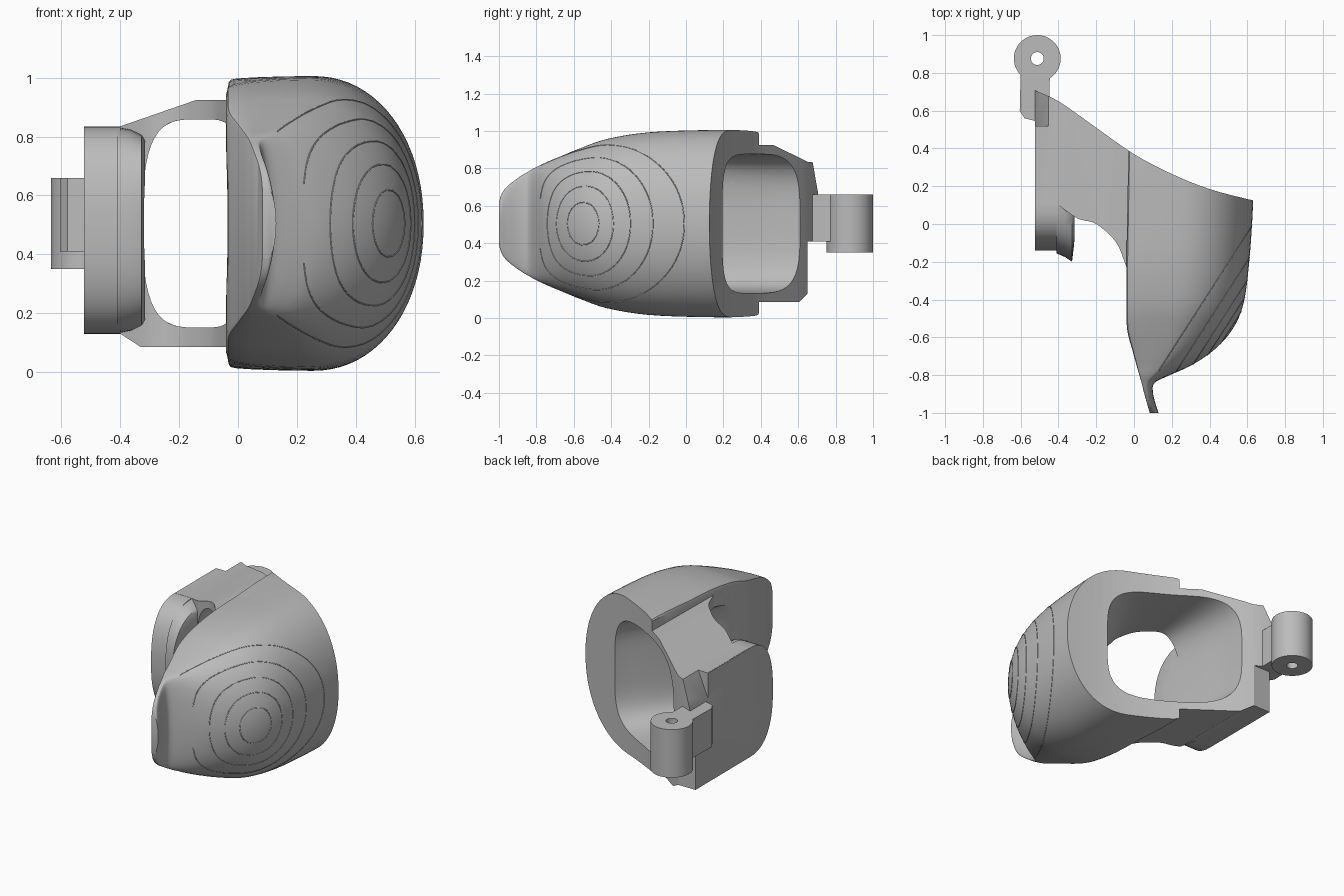
import bpy, bmesh, math
from mathutils import Vector

if "Cube" in bpy.data.objects:
    bpy.data.objects.remove(bpy.data.objects["Cube"])

grey = bpy.data.materials.new("plain grey")
grey.use_nodes = True
grey.diffuse_color = (0.5, 0.5, 0.5, 1)
grey.node_tree.nodes["Principled BSDF"].inputs["Base Color"].default_value = (0.5, 0.5, 0.5, 1)
MID = 0.505


def finish(name, bm):
    bmesh.ops.recalc_face_normals(bm, faces=bm.faces)
    mesh = bpy.data.meshes.new(name)
    bm.to_mesh(mesh)
    bm.free()
    obj = bpy.data.objects.new(name, mesh)
    bpy.context.collection.objects.link(obj)
    mesh.materials.append(grey)
    return obj


def loft(name, loops):
    """Skin closed loops of equal length and cap both ends."""
    bm = bmesh.new()
    rings = [[bm.verts.new(p) for p in loop] for loop in loops]
    n = len(rings[0])
    for a, b in zip(rings, rings[1:]):
        for i in range(n):
            j = (i + 1) % n
            bm.faces.new((a[i], a[j], b[j], b[i]))
    bm.faces.new(rings[0])
    bm.faces.new(rings[-1])
    return finish(name, bm)


def prism(name, outline, axis, lo, hi):
    """Extrude a 2D outline along one axis."""
    def place(p, d):
        return {"y": (p[0], d, p[1]), "z": (*p, d)}[axis]
    return loft(name, [[place(p, d) for p in outline] for d in (lo, hi)])


def boolean(obj, tool, operation="DIFFERENCE"):
    mod = obj.modifiers.new("bool", "BOOLEAN")
    mod.object, mod.operation, mod.solver = tool, operation, "EXACT"
    bpy.context.view_layer.objects.active = obj
    bpy.ops.object.modifier_apply(modifier=mod.name)


def smooth(obj, degrees=32):
    bpy.ops.object.select_all(action="DESELECT")
    obj.select_set(True)
    bpy.context.view_layer.objects.active = obj
    bpy.ops.object.shade_smooth_by_angle(angle=math.radians(degrees))


def spline(rows, steps):
    """Catmull-Rom through rows of numbers."""
    rows = [Vector(r) for r in rows]
    out = []
    for i in range(len(rows) - 1):
        a, b, c, d = (rows[min(max(i + k, 0), len(rows) - 1)] for k in (-1, 0, 1, 2))
        for s in range(steps):
            t = s / steps
            out.append(0.5 * (2 * b + (c - a) * t + (2 * a - 5 * b + 4 * c - d) * t * t
                              + (3 * b - a - 3 * c + d) * t ** 3))
    return out + [rows[-1]]


def power(v, e):
    return math.copysign(abs(v) ** e, v)


def clamp(v):
    return min(max(v, 0), 1)


# Cutter for the concave rear face
rear = [tuple(p) for p in spline([(-0.66, 0.78), (-0.53, 0.71), (-0.4, 0.65), (-0.2, 0.51),
        (0, 0.37), (0.2, 0.265), (0.4, 0.185), (0.63, 0.125), (0.8, 0.09)], 4)]
rear_cutter = prism("rear_cutter", rear + [(0.8, 1.4), (-0.66, 1.4)], "z", -0.3, 1.3)

# Cutter for the duct, from the front window to the rear opening;
# the window is rounder on its outer side
stations = spline([(-0.32, -0.5, -0.031, -0.62, 0.35), (-0.32, -0.1, -0.029, -0.42, 0.35),
                   (-0.33, 0.2, 0.06, -0.23, 0.355), (-0.34, 0.42, 0.23, 0.01, 0.365),
                   (-0.34, 0.605, 0.37, 0.19, 0.373), (-0.34, 0.8, 0.44, 0.32, 0.375)], 5)
loops = []
for k, (lx, ly, rx, ry, h) in enumerate(stations):
    t = k / len(stations)
    loop = []
    for i in range(48):
        a = math.tau * (i + 0.5) / 48
        e = 2 / (4.5 - 0.5 * t if math.cos(a) > 0 else 2.5 + 1.5 * t)
        u = 0.5 + 0.5 * power(math.cos(a), e)
        loop.append((lx + (rx - lx) * u, ly + (ry - ly) * u, MID + h * power(math.sin(a), e)))
    loops.append(loop)
duct_cutter = loft("duct_cutter", loops)

# Domed shell: D-shaped sections (y, left x, right x, half height),
# with a thin sharp-edged lip in front and a crisp corner at the rear
sections = spline([(-1, 0.083, 0.13, 0.115), (-0.985, 0.079, 0.125, 0.16), (-0.955, 0.07, 0.115, 0.2),
                   (-0.89, 0.052, 0.1, 0.25),
                   (-0.84, 0.04, 0.11, 0.28), (-0.8, 0.028, 0.19, 0.303), (-0.75, 0.014, 0.3, 0.325),
                   (-0.67, -0.008, 0.42, 0.36), (-0.56, -0.036, 0.52, 0.405), (-0.42, -0.04, 0.58, 0.453),
                   (-0.2, -0.04, 0.61, 0.488), (0.1, -0.035, 0.63, 0.5), (0.4, -0.03, 0.635, 0.5),
                   (0.7, -0.03, 0.635, 0.5)], 4)
loops = []
for y, xl, xr, h in sections:
    w = xr - xl
    xc = xl + 0.43 * w
    e = 0.95 + 0.12 * clamp((-0.3 - y) / 0.4)
    soft = clamp(w / 0.5) * (1 - 0.6 * clamp(y / 0.3))
    half = [(xc + (xr - xc) * math.cos(a) ** e, h * math.sin(a) ** e)
            for a in (math.pi / 2 * i / 20 for i in range(20))]
    half += [(xl + f * w, h * (1 - drop * soft)) for f, drop in
             ((0.43, 0), (0.28, 0.005), (0.13, 0.02), (0.04, 0.04), (0.01, 0.06), (0, 0.1))]
    loops.append([(x, y, MID + z) for x, z in half] + [(x, y, MID - z) for x, z in half[:0:-1]])
shell = loft("domed_shell", loops)

# Contour ridges where slanted planes meet the dome
normal = Vector((0.84, -0.54, 0)).normalized()
side = normal.cross(Vector((0, 0, 1)))
top = max(normal.dot(v.co) for v in shell.data.vertices)
ridges = bpy.data.curves.new("dome_ridges", "CURVE")
ridges.dimensions = "3D"
ridges.bevel_depth = 0.0025
ridges.bevel_resolution = 1
for drop in (0.012, 0.037, 0.075, 0.13, 0.21):
    bm = bmesh.new()
    bm.from_mesh(shell.data)
    cut = bmesh.ops.bisect_plane(bm, geom=bm.verts[:] + bm.edges[:] + bm.faces[:],
                                 plane_co=normal * (top - drop), plane_no=normal)
    pts = [g.co.copy() for g in cut["geom_cut"] if isinstance(g, bmesh.types.BMVert)]
    bm.free()
    mid = sum(pts, Vector()) / len(pts)
    pts = [p for p in pts if p.y > -0.78]
    pts.sort(key=lambda p: math.atan2(p.z - mid.z, -side.dot(p - mid)))
    line = ridges.splines.new("POLY")
    line.points.add(len(pts) - 1)
    for q, p in zip(line.points, pts):
        q.co = (*p, 1)
    line.use_cyclic_u = drop < 0.1
ridge_obj = bpy.data.objects.new("dome_ridges", ridges)
bpy.context.collection.objects.link(ridge_obj)
ridges.materials.append(grey)

# Bracket body: plan outline intersected with its front silhouette
front_curve = [tuple(p) for p in spline([(-0.4, 0.1), (-0.3, 0.03), (-0.2, 0), (-0.1, -0.09),
                                         (-0.05, -0.2), (-0.02, -0.3)], 5)]
bracket = prism("bracket", [(-0.52, 0.1)] + front_curve + [(-0.02, 0.9), (-0.52, 0.9)], "z", -0.1, 1.1)
silhouette = prism("silhouette", [(-0.6, 0.13), (-0.4, 0.13), (-0.33, 0.085), (0.1, 0.085), (0.1, 0.925),
                                  (-0.14, 0.925), (-0.4, 0.835), (-0.6, 0.835)], "y", -0.5, 1.2)
boolean(bracket, silhouette, "INTERSECT")


def arch(name, ends, back):
    """Plate with a rounded front edge; ends are (x, front tip y, half height)."""
    loops = []
    for x, tip, half in ends:
        loop = []
        for i in range(33):
            a = math.pi * (i / 32 - 0.5)
            loop.append((x, 0.1 - (0.1 - tip) * max(math.cos(a), 0) ** 0.8,
                         0.482 + half * power(math.sin(a), 0.8)))
        loops.append(loop + [(x, back, 0.482 + half), (x, back, 0.482 - half)])
    return loft(name, loops)


# Side flange and the window collar beside it
flange = arch("side_flange", [(-0.523, -0.14, 0.352), (-0.4, -0.14, 0.352)], 0.9)
collar = arch("window_collar", [(-0.41, -0.155, 0.35), (-0.365, -0.175, 0.342), (-0.328, -0.2, 0.325),
                                (-0.316, -0.1, 0.31)], 0.3)

# Trim everything with the shared cutters
lower_trim = prism("lower_trim", [(-0.7, 0.65), (-0.2, 0.65), (-0.2, 1), (-0.7, 1)], "z", -0.2, 0.41)
upper_notch = prism("upper_notch", [(-0.45, 0.84), (-0.53, 0.65), (-0.7, 0.65), (-0.7, 1.2),
                                    (-0.45, 1.2)], "y", 0.52, 1.2)
for part in (shell, bracket, flange, collar):
    boolean(part, rear_cutter)
    boolean(part, duct_cutter)
for part in (bracket, flange):
    boolean(part, lower_trim)
    boolean(part, upper_notch)

# Hinge arm and pierced barrel
arm = prism("hinge_arm", [(-0.6, 0.8), (-0.605, 0.6), (-0.58, 0.56), (-0.5, 0.54), (-0.45, 0.6),
                          (-0.445, 0.8)], "z", 0.41, 0.66)


def circle(r):
    return [(-0.512 + r * math.cos(math.tau * i / 48), 0.876 + r * math.sin(math.tau * i / 48))
            for i in range(48)]


barrel = prism("hinge_barrel", circle(0.124), "z", 0.35, 0.66)
pin_cutter = prism("pin_cutter", circle(0.034), "z", 0.2, 0.8)
for part in (barrel, arm):
    boolean(part, pin_cutter)

for tool in (rear_cutter, duct_cutter, silhouette, lower_trim, upper_notch, pin_cutter):
    bpy.data.objects.remove(tool)
for part in (shell, bracket, flange, collar, arm, barrel):
    smooth(part)
